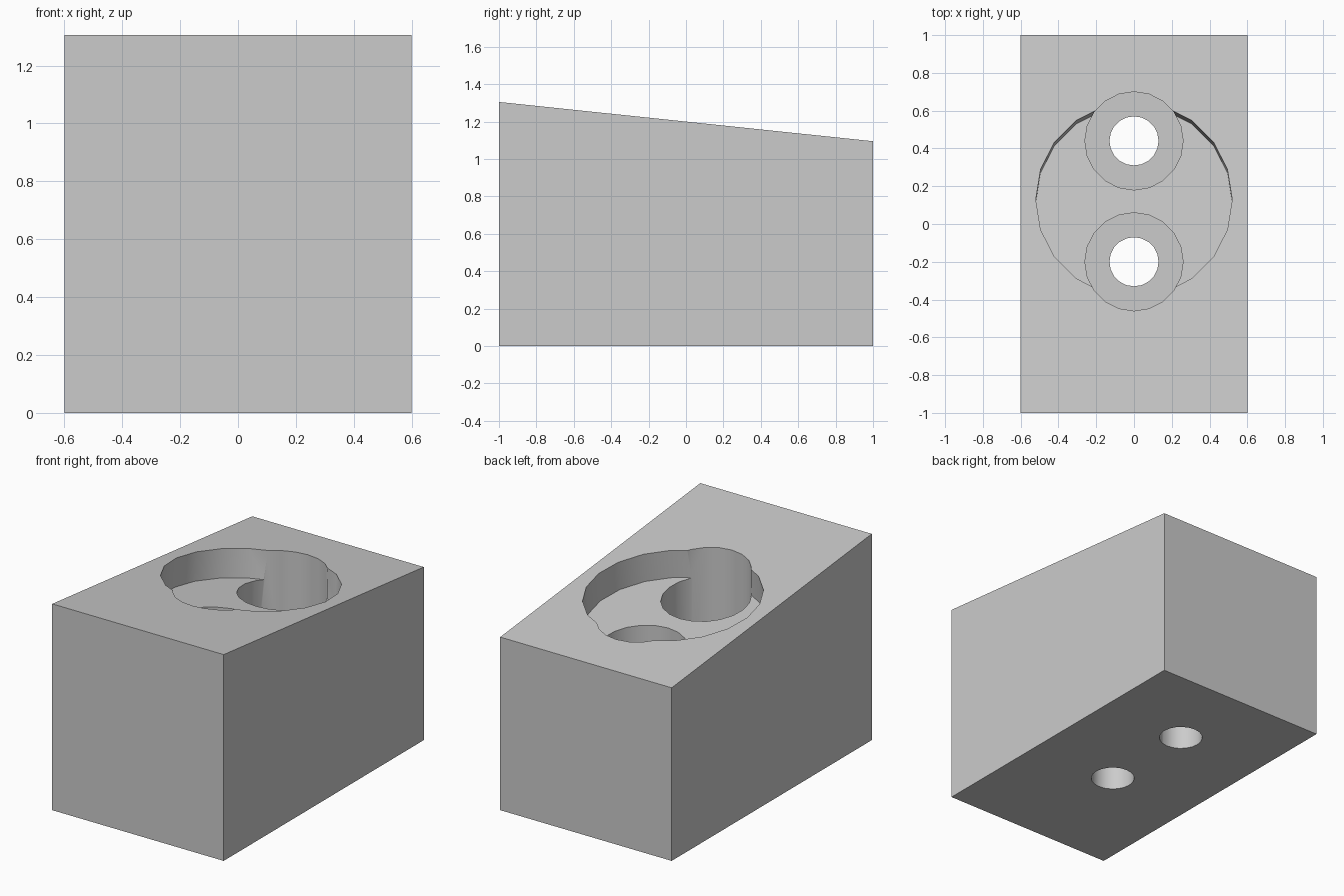
import bpy, bmesh, math
from mathutils import Matrix, Vector

if "Cube" in bpy.data.objects:
    bpy.data.objects.remove(bpy.data.objects["Cube"], do_unlink=True)

HALF_X, HALF_Y, MID_Z, SLOPE = 0.6, 1.0, 1.2, 0.105
SIDES = 20

grey = bpy.data.materials.new("plain grey")
grey.use_nodes = True
grey.diffuse_color = (0.6, 0.6, 0.6, 1)
grey.node_tree.nodes["Principled BSDF"].inputs["Base Color"].default_value = grey.diffuse_color


def top_z(y):
    return MID_Z - SLOPE * y


def add_object(name, bm):
    mesh = bpy.data.meshes.new(name)
    bmesh.ops.recalc_face_normals(bm, faces=bm.faces)
    bm.to_mesh(mesh)
    bm.free()
    mesh.materials.append(grey)
    obj = bpy.data.objects.new(name, mesh)
    bpy.context.collection.objects.link(obj)
    return obj


def cylinder_cutter(name, radius, base, axis, length):
    """Cylinder that starts at base and runs along axis."""
    bm = bmesh.new()
    turn = Vector(axis).to_track_quat("Z", "Y").to_matrix().to_4x4()
    bmesh.ops.create_cone(
        bm, cap_ends=True, segments=SIDES, radius1=radius, radius2=radius, depth=length,
        matrix=Matrix.Translation(base) @ turn @ Matrix.Translation((0, 0, length / 2)))
    obj = add_object(name, bm)
    obj.hide_render = True
    return obj


# Block with a sloping top
bm = bmesh.new()
profile = [(-HALF_Y, 0), (HALF_Y, 0), (HALF_Y, top_z(HALF_Y)), (-HALF_Y, top_z(-HALF_Y))]
side = bm.faces.new([bm.verts.new((-HALF_X, y, z)) for y, z in profile])
swept = bmesh.ops.extrude_face_region(bm, geom=[side])["geom"]
bmesh.ops.translate(bm, vec=(2 * HALF_X, 0, 0),
                    verts=[v for v in swept if isinstance(v, bmesh.types.BMVert)])
block = add_object("sloped_block", bm)

# Round recess, square to the sloping top
normal = Vector((0, SLOPE, 1)).normalized()
recess_top = Vector((0, 0.13, top_z(0.13)))
cutters = [cylinder_cutter("recess_cutter", 0.52, recess_top - 0.18 * normal, normal, 0.5)]

# Two upright stepped bolt holes
for label, y in (("front", -0.2), ("back", 0.44)):
    cutters.append(cylinder_cutter(label + "_counterbore_cutter", 0.26, (0, y, 0.4), (0, 0, 1), 1.2))
    cutters.append(cylinder_cutter(label + "_hole_cutter", 0.13, (0, y, -0.2), (0, 0, 1), 1.1))

bpy.ops.object.select_all(action="DESELECT")
bpy.context.view_layer.objects.active = block
block.select_set(True)
for cutter in cutters:
    cut = block.modifiers.new(cutter.name, "BOOLEAN")
    cut.operation, cut.solver, cut.object = "DIFFERENCE", "EXACT", cutter
    bpy.ops.object.modifier_apply(modifier=cut.name)
    bpy.data.objects.remove(cutter, do_unlink=True)

# Smooth bores, crisp rims
bpy.ops.object.shade_smooth_by_angle(angle=math.radians(30))
